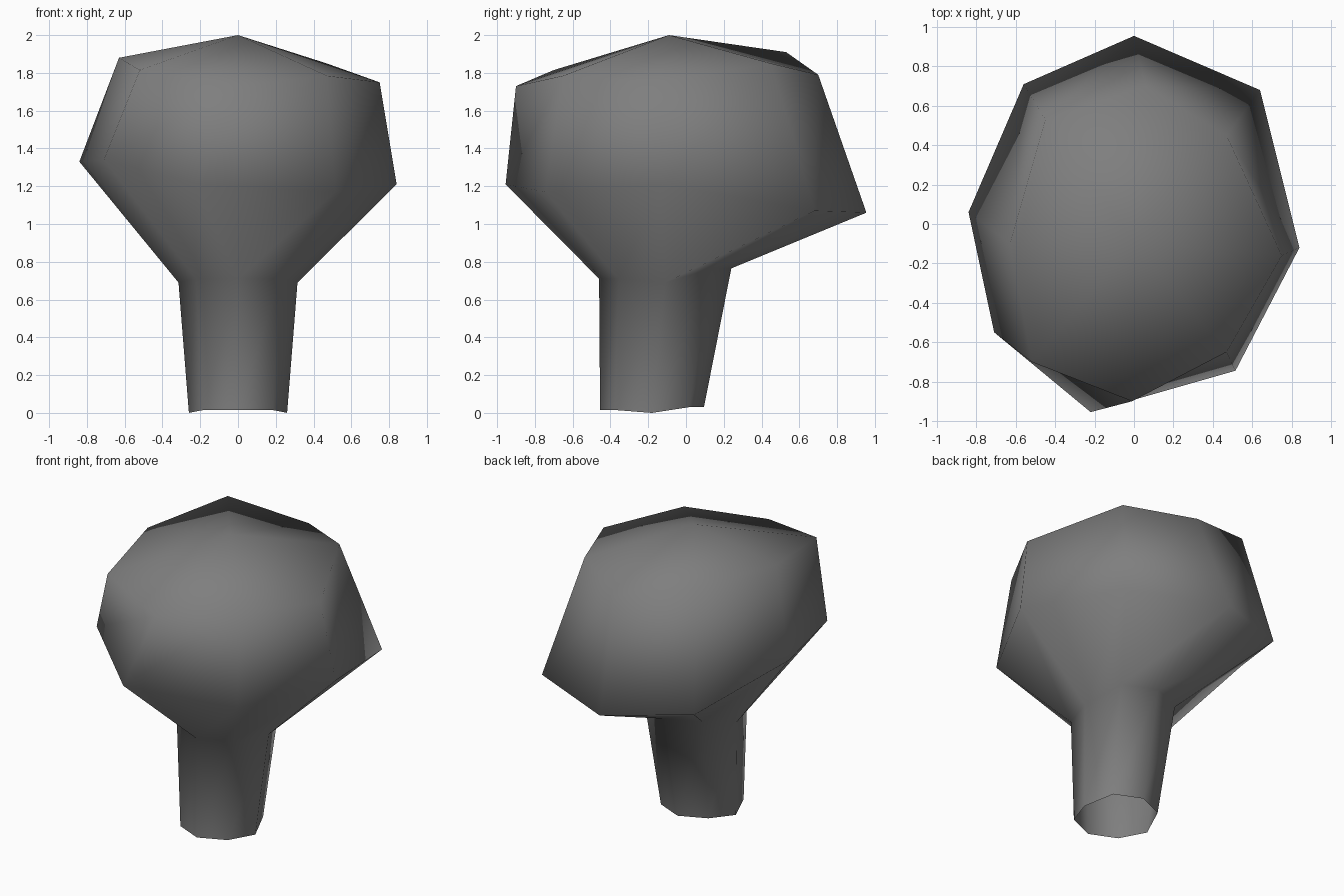
import bpy, bmesh
from math import cos, sin, pi

cube = bpy.data.objects.get("Cube")
if cube:
    bpy.data.objects.remove(cube, do_unlink=True)

SIDES = 8

# One grey for the whole model
grey = bpy.data.materials.new("mid_grey")
grey.use_nodes = True
tone = (0.21, 0.21, 0.21, 1)
grey.diffuse_color = tone
grey.node_tree.nodes["Principled BSDF"].inputs["Base Color"].default_value = tone


def stem_ring(rx, ry, cy, z_side, z_front, z_back):
    """Eight-sided ring with separate heights at its sides, front and back."""
    points = []
    for i in range(SIDES):
        a = 2 * pi * i / SIDES
        z = z_side if i % 4 == 0 else z_back if i < 4 else z_front
        points.append((rx * cos(a), cy + ry * sin(a), z))
    return points


# Stem rings, then the irregular widest ring and shoulder ring of the cap
foot = stem_ring(0.26, 0.275, -0.18, 0.0, 0.015, 0.03)
neck = stem_ring(0.315, 0.35, -0.11, 0.69, 0.71, 0.765)
widest = [(0.84, -0.12, 1.21), (0.64, 0.68, 1.07), (0, 0.955, 1.06), (-0.56, 0.71, 1.12),
          (-0.84, 0.06, 1.33), (-0.71, -0.55, 1.34), (-0.22, -0.955, 1.21), (0.515, -0.745, 1.17)]
shoulder = [(0.75, -0.16, 1.75), (0.47, 0.45, 1.85), (0.06, 0.70, 1.79), (-0.45, 0.53, 1.91),
            (-0.63, -0.10, 1.88), (-0.52, -0.70, 1.815), (-0.01, -0.90, 1.73), (0.47, -0.65, 1.785)]

# Skin the rings, leave the foot open and close the crown with a fan
bm = bmesh.new()
rings = [[bm.verts.new(p) for p in ring] for ring in (foot, neck, widest, shoulder)]
crown = bm.verts.new((0, -0.09, 2))
for i in range(SIDES):
    j = (i + 1) % SIDES
    for low, high in zip(rings, rings[1:]):
        bm.faces.new((low[i], low[j], high[j], high[i]))
    bm.faces.new((rings[-1][i], rings[-1][j], crown))
for face in bm.faces:
    face.smooth = True

mesh = bpy.data.meshes.new("cap_and_stem")
bm.to_mesh(mesh)
bm.free()
mesh.materials.append(grey)
bpy.context.collection.objects.link(bpy.data.objects.new("cap_and_stem", mesh))
